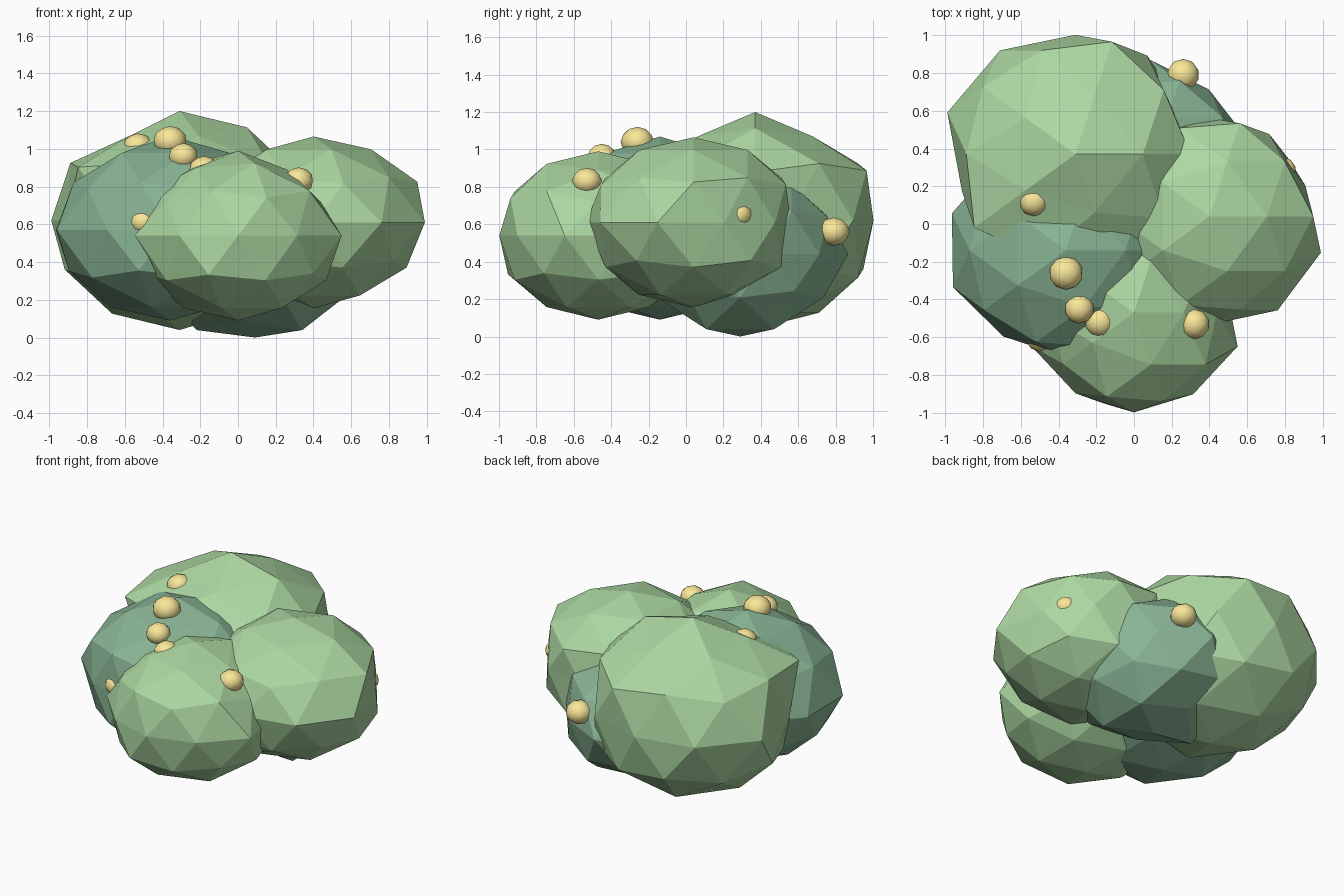
import bpy, bmesh, math
from mathutils import Vector


def material(name, rgb):
    m = bpy.data.materials.new(name)
    m.diffuse_color = (*rgb, 1)
    return m


leaf_light = material("leaf_light", (0.41, 0.68, 0.36))
leaf_dark = material("leaf_dark", (0.25, 0.46, 0.30))
berry_mat = material("berry_yellow", (0.95, 0.80, 0.32))


def ico(name, mat, centre, radii, equator=None, pulls=(), smooth=False):
    """Faceted ball; equator = ten radius factors, counted from +y towards -x."""
    bm = bmesh.new()
    bmesh.ops.create_icosphere(bm, subdivisions=2, radius=1)
    factor = {v: 1.0 for v in bm.verts}
    if equator:
        for v in bm.verts:
            if abs(v.co.z) < 0.05:
                k = round((math.degrees(math.atan2(v.co.y, v.co.x)) - 90) / 36) % 10
                factor[v] = equator[k]
    for direction, f in pulls:
        factor[max(bm.verts, key=lambda v: v.co.dot(Vector(direction)))] = f
    for v in bm.verts:
        v.co = Vector([c + r * p * factor[v] for c, r, p in zip(centre, radii, v.co)])
    for face in bm.faces:
        face.smooth = smooth
    me = bpy.data.meshes.new(name)
    bm.to_mesh(me)
    bm.free()
    me.materials.append(mat)
    ob = bpy.data.objects.new(name, me)
    bpy.context.collection.objects.link(ob)
    return ob


# Leaf clumps
ico("leaf_clump_back", leaf_light, (-0.31, 0.37, 0.62), (0.68, 0.68, 0.58),
    (0.93, 1.0, 1.05, 0.93, 0.86, 0.95, 1, 0.95, 0.84, 0.95),
    [((-0.72, -0.53, 0.45), 1.09), ((0.28, 0.85, 0.45), 1.03),
     ((-0.43, -0.31, 0.85), 0.91), ((-0.43, 0.31, 0.85), 0.91),
     ((0.16, -0.5, 0.85), 0.91), ((0.16, 0.5, 0.85), 0.91)])
ico("leaf_clump_right", leaf_light, (0.40, 0.04, 0.61), (0.58, 0.58, 0.455),
    (0.9, 0.95, 1, 1, 1, 0.99, 1.06, 1.07, 0.92, 0.93),
    [((0.89, 0, 0.45), 1.06)])
ico("leaf_clump_front", leaf_light, (0, -0.47, 0.54), (0.55, 0.55, 0.45),
    (1, 1, 1, 1.04, 0.96, 0.96, 0.97, 1.05, 0.92, 0.92),
    [((0.89, 0, 0.45), 0.89), ((-0.72, -0.53, 0.45), 0.94),
     ((0.53, 0, 0.85), 0.91), ((-0.43, -0.31, 0.85), 0.94),
     ((-0.28, -0.85, -0.45), 1.03)])
ico("leaf_clump_left", leaf_dark, (-0.36, -0.14, 0.57), (0.60, 0.60, 0.48),
    (1, 1, 1.06, 1.05, 0.94, 0.94, 0.95, 1, 1, 1),
    [((0, 0, 1), 1.04)])
# low clump has a flattened underside
ico("leaf_clump_low", leaf_dark, (0.09, 0.29, 0.44), (0.55, 0.55, 0.44),
    (1.05, 1, 1, 1, 1, 1, 1, 1, 0.97, 0.95),
    [((0.43, 0.31, -0.85), 1.07), ((0.43, -0.31, -0.85), 1.07),
     ((-0.53, 0, -0.85), 1.07),
     ((-0.16, 0.5, -0.85), 0.92), ((-0.16, -0.5, -0.85), 0.92)])

# Berries
for i, (x, y, z, r) in enumerate([
        (0.26, 0.79, 0.56, 0.085), (-0.53, 0.12, 1.01, 0.08),
        (-0.36, -0.26, 1.04, 0.09), (-0.29, -0.45, 0.96, 0.078),
        (-0.18, -0.52, 0.89, 0.08), (0.32, -0.53, 0.83, 0.08),
        (-0.50, -0.60, 0.61, 0.075), (0.785, 0.28, 0.65, 0.075)]):
    ico(f"berry_{i + 1}", berry_mat, (x, y, z), (r, r, r * 0.9), smooth=True)
